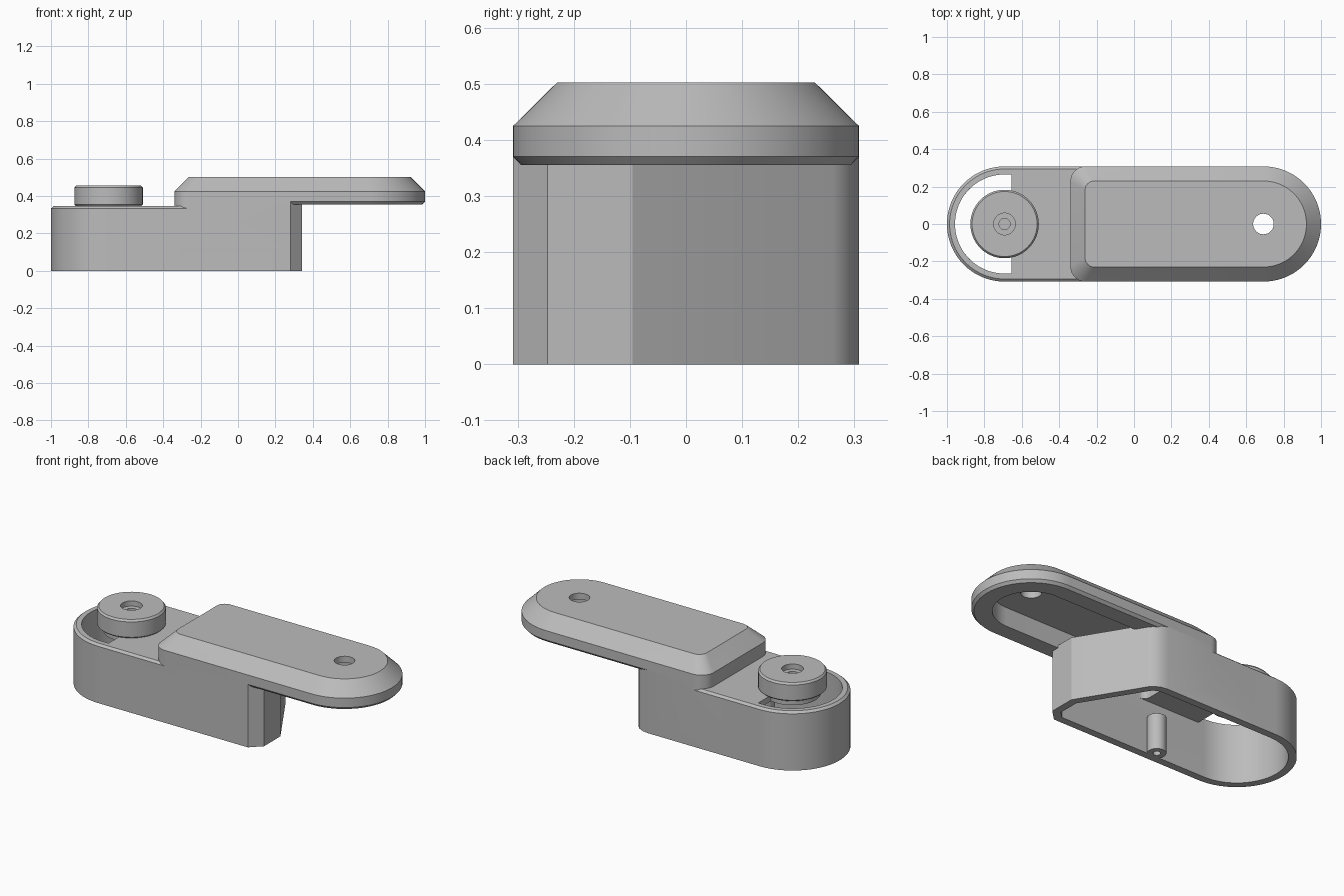
import bpy, bmesh
from math import sin, cos, radians
from mathutils import Vector

if "Cube" in bpy.data.objects:
    bpy.data.objects.remove(bpy.data.objects["Cube"], do_unlink=True)

grey = bpy.data.materials.new("plain_grey")
grey.use_nodes = True
grey.diffuse_color = (0.5, 0.5, 0.5, 1)
grey.node_tree.nodes["Principled BSDF"].inputs["Base Color"].default_value = (0.5, 0.5, 0.5, 1)

R = 0.308       # half width of the whole body
END = 0.692     # distance of both round end centres from the middle
WALL = 0.043


def arc(cx, cy, r, a0, a1, n):
    steps = [radians(a0 + (a1 - a0) * i / n) for i in range(n + 1)]
    return [(cx + r * cos(a), cy + r * sin(a)) for a in steps]


def inset(points, d):
    """Move every edge of a counter-clockwise convex outline inwards by d."""
    out = []
    for i, p in enumerate(points):
        p = Vector(p)
        e1 = (p - Vector(points[i - 1])).normalized()
        e2 = (Vector(points[(i + 1) % len(points)]) - p).normalized()
        n1, n2 = Vector((-e1.y, e1.x)), Vector((-e2.y, e2.x))
        out.append(tuple(p + (n1 + n2) * d / (1 + n1.dot(n2))))
    return out


def loft(name, layers):
    """Solid through (z, outline) layers with equal point counts."""
    bm = bmesh.new()
    rings = [[bm.verts.new((x, y, z)) for x, y in pts] for z, pts in layers]
    for low, high in zip(rings, rings[1:]):
        for i in range(len(low)):
            j = (i + 1) % len(low)
            bm.faces.new((low[i], low[j], high[j], high[i]))
    bm.faces.new(rings[0][::-1])
    bm.faces.new(rings[-1])
    bmesh.ops.recalc_face_normals(bm, faces=bm.faces)
    mesh = bpy.data.meshes.new(name)
    bm.to_mesh(mesh)
    bm.free()
    mesh.materials.append(grey)
    obj = bpy.data.objects.new(name, mesh)
    bpy.context.collection.objects.link(obj)
    return obj


def cylinder(name, x, y, layers, n=48):
    return loft(name, [(z, arc(x, y, r, 0, 360, n)[:-1]) for z, r in layers])


def combine(target, tool, operation="DIFFERENCE"):
    mod = target.modifiers.new("combine", "BOOLEAN")
    mod.operation, mod.object, mod.solver = operation, tool, "EXACT"
    bpy.context.view_layer.objects.active = target
    bpy.ops.object.modifier_apply(modifier=mod.name)
    bpy.data.objects.remove(tool, do_unlink=True)


# Outlines, all counter-clockwise
def square_corners(x, r):
    return arc(x + r, R - r, r, 90, 180, 8) + arc(x + r, r - R, r, 180, 270, 8)


def plate_outline(d, r):
    h = R - d
    x = -0.34 + d
    return (arc(END, 0, h, -90, 90, 40) + arc(x + r, h - r, r, 90, 180, 8)
            + arc(x + r, r - h, r, 180, 270, 8))


blunt_end = [(0.28, -R), (0.342, -0.247), (0.342, -0.095), (0.125, 0.262),
             (0.105, 0.285), (0.07, 0.302), (0.03, R)]
base_outline = arc(-END, 0, R, 90, 270, 40) + blunt_end
pedestal_outline = square_corners(-0.34, 0.08) + blunt_end

# Hollow housing with a raised pedestal for the plate
housing = loft("housing", [(0, base_outline), (0.333, base_outline),
                           (0.345, inset(base_outline, 0.014))])
combine(housing, loft("pedestal", [(0.1, pedestal_outline), (0.37, pedestal_outline)]), "UNION")
inner = inset(base_outline, WALL)
combine(housing, loft("cavity", [(-0.1, inner), (0.31, inner)]))
inner = inset(pedestal_outline, WALL)
combine(housing, loft("pedestal_cavity", [(0.2, inner), (0.5, inner)]))

# Crescent opening around the hub
half = [(-0.655, 0.265)] + arc(-END, 0, 0.265, 90, 270, 40) + [(-0.655, -0.265)]
combine(housing, loft("opening", [(0.25, half), (0.5, half)]))

# Top plate, bevelled, hollow below, with one through hole
plate = loft("top_plate", [(0.355, plate_outline(0.014, 0.07)), (0.37, plate_outline(0, 0.08)),
                           (0.425, plate_outline(0, 0.08)), (0.502, plate_outline(0.078, 0.05))])
slot = arc(END, 0, 0.2, -90, 90, 32) + [(-0.2, 0.2), (-0.2, -0.2)]
combine(plate, loft("plate_cavity", [(0.3, slot), (0.465, slot)]))
combine(plate, cylinder("plate_hole", END, 0, [(0.3, 0.055), (0.6, 0.055)]))

# Round hub with a stepped bore
hub = cylinder("hub", -END, 0, [(0.31, 0.15), (0.346, 0.15), (0.346, 0.175), (0.354, 0.183),
                                (0.444, 0.183), (0.455, 0.174)], 64)
combine(hub, cylinder("hub_counterbore", -END, 0, [(0.425, 0.058), (0.6, 0.058)]))
combine(hub, cylinder("hub_bore", -END, 0, [(0.35, 0.03), (0.6, 0.03)]))

# Screw post on the inside of the front wall
post = cylinder("screw_post", -0.35, -0.235, [(0, 0.05), (0.21, 0.05)], 32)
combine(post, cylinder("post_hole", -0.35, -0.235, [(-0.1, 0.02), (0.12, 0.02)], 24))

for obj in (housing, plate, hub, post):
    bpy.ops.object.select_all(action="DESELECT")
    obj.select_set(True)
    bpy.context.view_layer.objects.active = obj
    bpy.ops.object.shade_smooth_by_angle(angle=radians(25))
